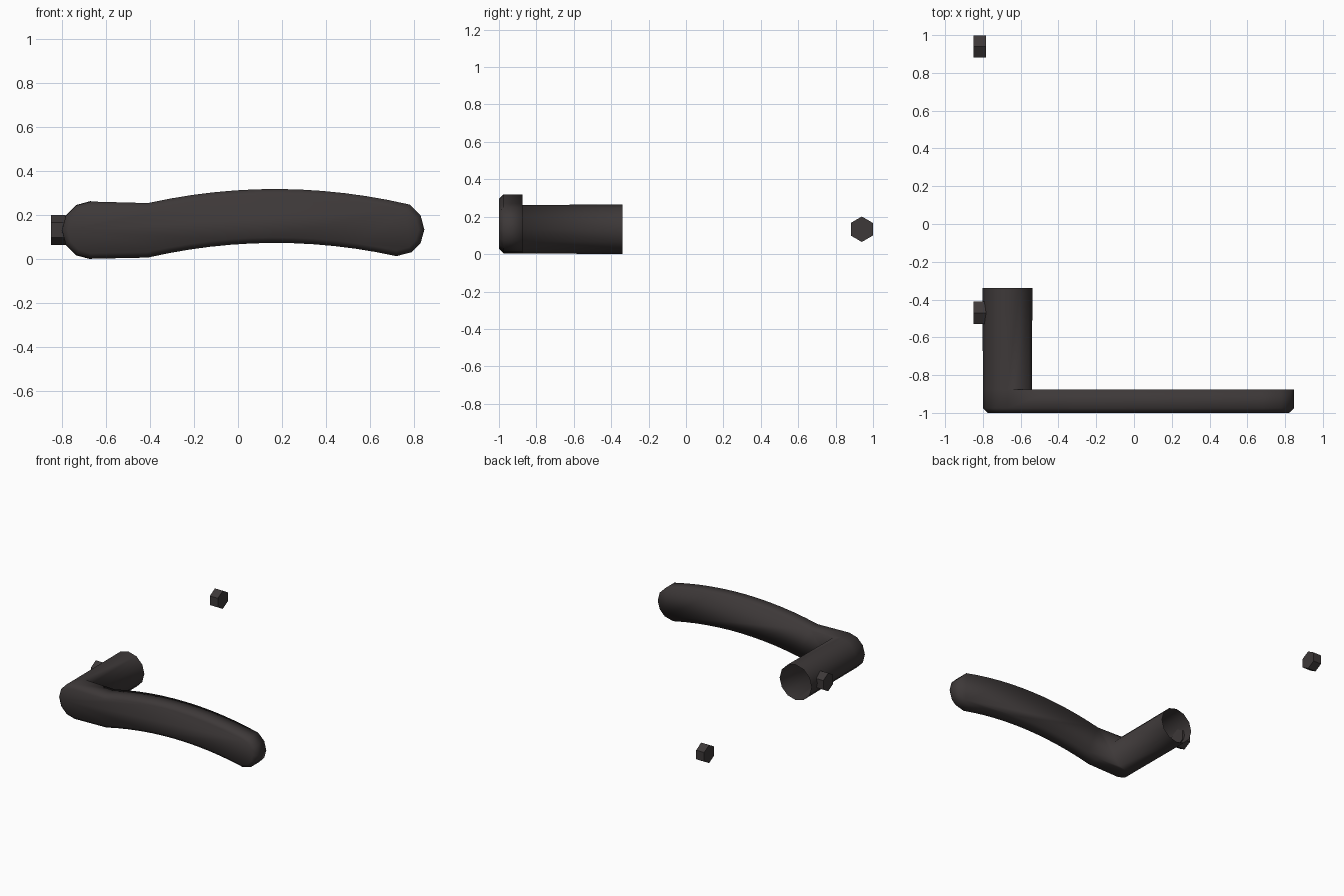
import bpy, bmesh, math
from mathutils import Matrix

if "Cube" in bpy.data.objects:
    bpy.data.objects.remove(bpy.data.objects["Cube"])

mat = bpy.data.materials.new("dark bronze")
mat.diffuse_color = (0.047, 0.040, 0.040, 1)
mat.use_nodes = True
mat.node_tree.nodes["Principled BSDF"].inputs["Base Color"].default_value = mat.diffuse_color

CX, CZ, R = -0.67, 0.133, 0.13      # hub of the lever


def finish(bm, name):
    bmesh.ops.recalc_face_normals(bm, faces=bm.faces)
    me = bpy.data.meshes.new(name)
    bm.to_mesh(me)
    bm.free()
    me.materials.append(mat)
    ob = bpy.data.objects.new(name, me)
    bpy.context.collection.objects.link(ob)
    return ob


def arc(start, end, r=R):
    return [(CX + r * math.cos(math.radians(a)), CZ + r * math.sin(math.radians(a)))
            for a in range(start, end + (1 if end > start else -1), 30 if end > start else -30)]


# lever: curved grip with a hollow neck turning back from its left end
N = 12
top = [(-0.41 + 1.19 * i / N, 0.32 - 0.19 * (-0.58 + 1.19 * i / N) ** 2) for i in range(N + 1)]
bottom = [(-0.41 + 1.13 * i / N, 0.075 - 0.198 * (-0.58 + 1.13 * i / N) ** 2) for i in range(N + 1)]
tip = [(0.83, 0.20), (0.847, 0.135), (0.83, 0.075), (0.79, 0.033)]
right_part = top + tip + bottom[::-1]
left_arc = arc(270, 90)              # bottom, left, top of the hub
inner_arc = arc(90, -90)             # right side of the hub

bm = bmesh.new()
YF, YB, YE = -0.975, -0.875, -0.34
outline = left_arc + right_part
front = [bm.verts.new((x, YF, z)) for x, z in outline]
back = [bm.verts.new((x, YB, z)) for x, z in outline]
n = len(outline)
for i in range(n):
    j = (i + 1) % n
    bm.faces.new((front[i], front[j], back[j], back[i]))
cap = bm.faces.new(front)
# back of the grip, leaving the neck open
nl = len(left_arc)
mid = [bm.verts.new((x, YB, z)) for x, z in inner_arc[1:-1]]
bm.faces.new(back[nl - 1:] + [back[0]] + mid[::-1])
# neck tube, very slightly flared
ring = back[:nl] + mid
end = [bm.verts.new((CX + (v.co.x - CX) * 1.015, YE, CZ + (v.co.z - CZ) * 1.015)) for v in ring]
for i in range(len(ring)):
    j = (i + 1) % len(ring)
    bm.faces.new((ring[i], ring[j], end[j], end[i]))
# chamfered front edge
bmesh.ops.recalc_face_normals(bm, faces=bm.faces)
if cap.normal.y > 0:
    bmesh.ops.reverse_faces(bm, faces=bm.faces)
bmesh.ops.inset_region(bm, faces=[cap], thickness=0.025, depth=0.025, use_even_offset=True)
for f in bm.faces:
    f.smooth = True
finish(bm, "lever_handle")


# hexagonal screws: one in the neck, one loose behind
def screw(name, y):
    bm = bmesh.new()
    bmesh.ops.create_cone(bm, cap_ends=True, segments=6, radius1=0.068, radius2=0.068, depth=0.066)
    bmesh.ops.rotate(bm, verts=bm.verts, matrix=Matrix.Rotation(math.pi / 2, 3, 'Y'))
    zmax = max(v.co.z for v in bm.verts)
    if zmax < 0.065:                 # put a corner on top
        bmesh.ops.rotate(bm, verts=bm.verts, matrix=Matrix.Rotation(math.pi / 6, 3, 'X'))
    bmesh.ops.translate(bm, verts=bm.verts, vec=(-0.817, y, CZ))
    finish(bm, name)


screw("neck_screw", -0.47)
screw("loose_screw", 0.94)
